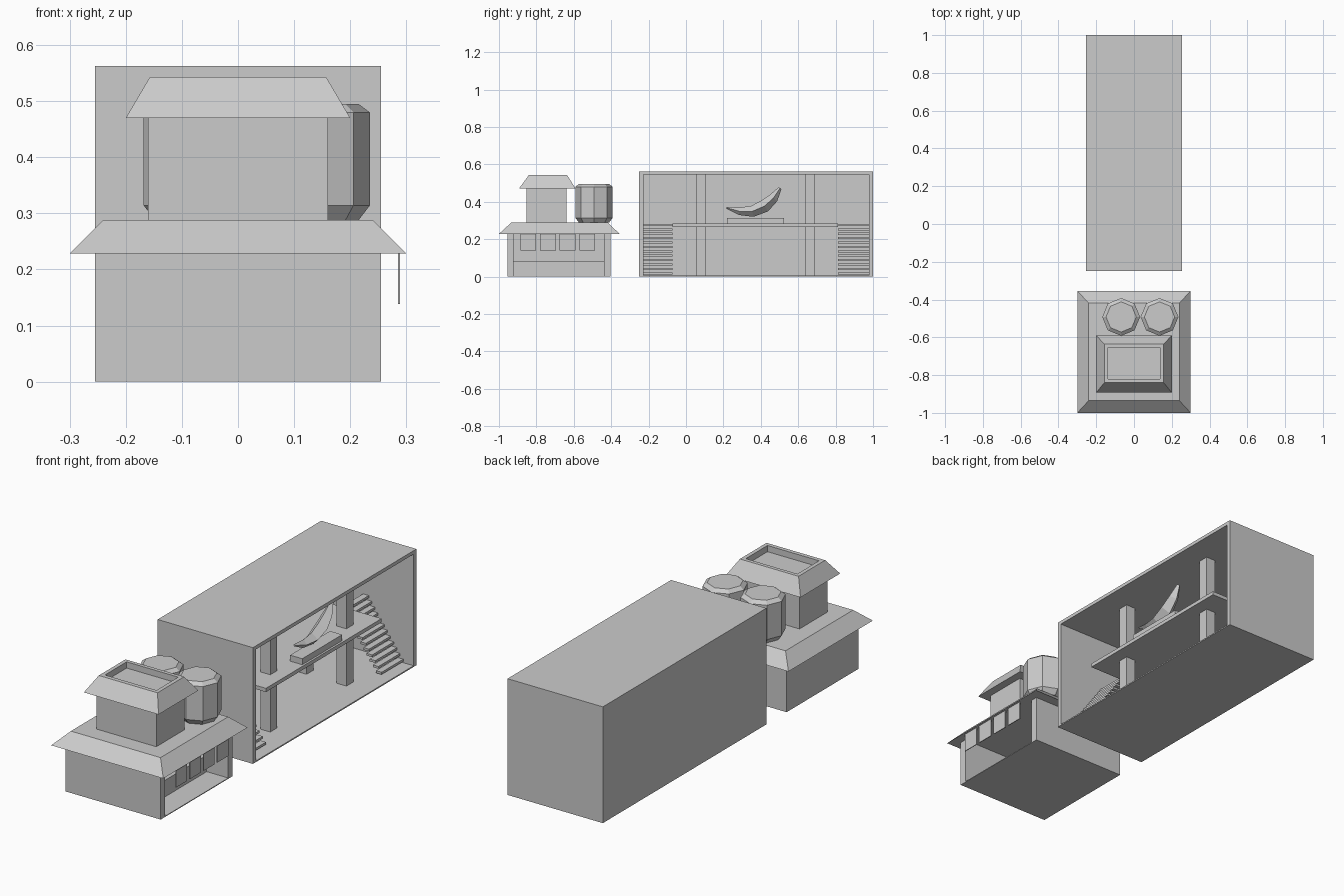
import bpy
import bmesh
from math import cos, sin, pi, atan2
from mathutils import Vector

if "Cube" in bpy.data.objects:
    bpy.data.objects.remove(bpy.data.objects["Cube"], do_unlink=True)

grey = bpy.data.materials.new("plain grey")
grey.use_nodes = True
grey.diffuse_color = (0.6, 0.6, 0.6, 1)
grey.node_tree.nodes["Principled BSDF"].inputs["Base Color"].default_value = (0.6, 0.6, 0.6, 1)


def finish(name, bm):
    bmesh.ops.recalc_face_normals(bm, faces=bm.faces)
    mesh = bpy.data.meshes.new(name)
    bm.to_mesh(mesh)
    bm.free()
    mesh.materials.append(grey)
    obj = bpy.data.objects.new(name, mesh)
    bpy.context.collection.objects.link(obj)
    return obj


def box(name, x, y, z):
    """Box from (min, max) ranges on each axis."""
    bm = bmesh.new()
    bmesh.ops.create_cube(bm, size=1)
    for v in bm.verts:
        v.co = [r[0] if c < 0 else r[1] for c, r in zip(v.co, (x, y, z))]
    return finish(name, bm)


def loft(name, rings):
    """Skin a list of equally long rings of points and cap both ends."""
    bm = bmesh.new()
    loops = [[bm.verts.new(p) for p in ring] for ring in rings]
    n = len(loops[0])
    for a, b in zip(loops, loops[1:]):
        for i in range(n):
            j = (i + 1) % n
            bm.faces.new((a[i], a[j], b[j], b[i]))
    bm.faces.new(loops[0])
    bm.faces.new(loops[-1])
    return finish(name, bm)


def rect(x, y0, y1, z):
    return [(-x, y0, z), (x, y0, z), (x, y1, z), (-x, y1, z)]


# Long hall: shell open on its left side
W, T = 0.255, 0.022
FRONT, BACK, TOP = -0.25, 1.0, 0.5625
box("hall_floor", (-W, W), (FRONT, BACK), (0, 0.006))
box("hall_roof", (-W, W), (FRONT, BACK), (TOP - 0.017, TOP))
box("hall_back_wall", (-W, -W + T), (FRONT, BACK), (0, TOP))
box("hall_front_wall", (-W, W), (FRONT, FRONT + T), (0, TOP))
box("hall_rear_wall", (-W, W), (BACK - T, BACK), (0, TOP))

# Mezzanine and its columns
MEZZ = (-0.072, 0.812)
box("mezzanine", (-W + T, 0.20), MEZZ, (0.265, 0.283))
for x in (-0.13, 0.083):
    for y in (0.054, 0.636):
        box("column", (x, x + 0.052), (y, y + 0.053), (0, TOP - 0.017))

# Open stairs at both ends, climbing away from the open side
STEPS = 12
for y in ((FRONT + T, MEZZ[0]), (MEZZ[1], BACK - T)):
    for i in range(STEPS):
        x = 0.20 - i * 0.0168
        z = 0.012 + i * 0.0235
        box("stair_tread", (x - 0.03, x), y, (z, z + 0.011))

# Display plinth with a curved fruit
box("plinth", (0.125, 0.19), (0.22, 0.525), (0.283, 0.312))
spine = [(0.217, 0.368, 0.005), (0.285, 0.349, 0.02), (0.355, 0.349, 0.03),
         (0.42, 0.377, 0.034), (0.468, 0.42, 0.026), (0.503, 0.473, 0.009)]
rings = []
for i, (y, z, r) in enumerate(spine):
    before, after = spine[max(i - 1, 0)], spine[min(i + 1, len(spine) - 1)]
    a = atan2(after[1] - before[1], after[0] - before[0])
    normal = Vector((0, -sin(a), cos(a)))
    side = Vector((1, 0, 0))
    centre = Vector((0.15, y, z))
    rings.append([centre + r * (cos(k * pi / 2) * side + sin(k * pi / 2) * normal)
                  for k in range(4)])
loft("banana", rings)

# Kiosk: room open on its left side
KY0, KY1, KT, KZ = -0.955, -0.405, 0.034, 0.23
box("kiosk_floor", (-W, W), (KY0, KY1), (0, 0.004))
box("kiosk_back_wall", (-W, -W + KT), (KY0, KY1), (0, KZ))
box("kiosk_front_wall", (-W, W), (KY0, KY0 + KT), (0, KZ))
box("kiosk_rear_wall", (-W, W), (KY1 - KT, KY1), (0, KZ))
box("kiosk_counter", (0.06, 0.14), (KY0 + KT, KY1 - KT), (0, 0.084))

# Kiosk roof and hanging signs
loft("kiosk_roof", [rect(0.30, -1.0, -0.355, 0.228), rect(0.24, -0.935, -0.418, 0.288)])
for i in range(4):
    y = -0.885 + i * 0.105
    box("hanging_sign", (0.285, 0.289), (y, y + 0.084), (0.138, 0.23))

# Upper storey with a flared roof and a sunken top
box("upper_storey", (-0.16, 0.16), (-0.853, -0.639), (0.287, 0.475))
loft("upper_roof", [rect(0.20, -0.893, -0.59, 0.47), rect(0.157, -0.84, -0.636, 0.543),
                    rect(0.138, -0.82, -0.654, 0.543), rect(0.138, -0.82, -0.654, 0.513)])

# Two octagonal tanks with chamfered ends
profile = [(0.08, 0.288), (0.1, 0.314), (0.1, 0.48), (0.08, 0.495)]
for name, cx in (("tank_right", -0.068), ("tank_left", 0.135)):
    loft(name, [[(cx + r * cos(k * pi / 4), -0.492 + r * sin(k * pi / 4), z)
                 for k in range(8)] for r, z in profile])
